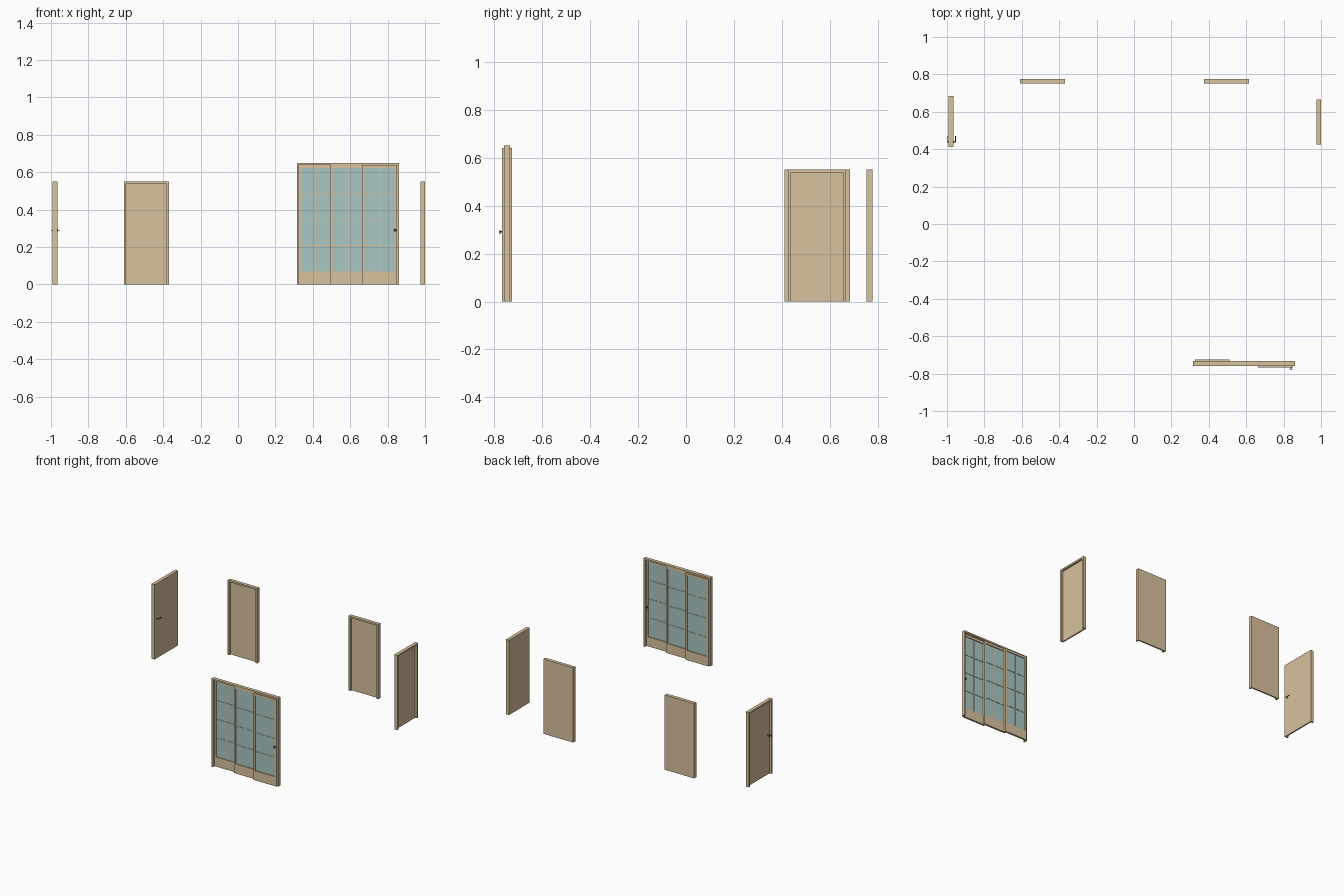
import bpy, bmesh, math
from mathutils import Matrix, Vector

if "Cube" in bpy.data.objects:
    bpy.data.objects.remove(bpy.data.objects["Cube"])


def material(name, color):
    m = bpy.data.materials.new(name)
    m.diffuse_color = color
    m.use_nodes = True
    m.node_tree.nodes["Principled BSDF"].inputs["Base Color"].default_value = m.diffuse_color
    return m


WOOD = material("wood", (0.69, 0.54, 0.34, 1))
GLASS = material("glass", (0.40, 0.57, 0.55, 1))
METAL = material("dark_metal", (0.06, 0.045, 0.035, 1))


def boxes(name, mat, spans):
    """One object from boxes given as (x0, x1, y0, y1, z0, z1)."""
    bm = bmesh.new()
    for x0, x1, y0, y1, z0, z1 in spans:
        mx = (Matrix.Translation(((x0 + x1) / 2, (y0 + y1) / 2, (z0 + z1) / 2))
              @ Matrix.Diagonal((x1 - x0, y1 - y0, z1 - z0, 1)))
        bmesh.ops.create_cube(bm, size=1, matrix=mx)
    return finish(name, mat, bm)


def rods(name, mat, parts):
    """One object from cylinders given as (start, end, radius)."""
    bm = bmesh.new()
    for a, b, r in parts:
        a, b = Vector(a), Vector(b)
        rot = (b - a).to_track_quat('Z', 'Y').to_matrix().to_4x4()
        bmesh.ops.create_cone(bm, cap_ends=True, segments=16, radius1=r, radius2=r,
                              depth=(b - a).length,
                              matrix=Matrix.Translation((a + b) / 2) @ rot)
    ob = finish(name, mat, bm)
    for p in ob.data.polygons:
        p.use_smooth = len(p.vertices) == 4
    return ob


def finish(name, mat, bm):
    me = bpy.data.meshes.new(name)
    bm.to_mesh(me)
    bm.free()
    me.materials.append(mat)
    ob = bpy.data.objects.new(name, me)
    bpy.context.collection.objects.link(ob)
    return ob


def frame(w, d, h, t):
    """Two jambs and a head, no sill, centred on the origin."""
    return [(-w / 2, -w / 2 + t, -d / 2, d / 2, 0, h),
            (w / 2 - t, w / 2, -d / 2, d / 2, 0, h),
            (-w / 2 + t, w / 2 - t, -d / 2, d / 2, h - t, h)]


# Plain doors: slab flush with the local +y side, recessed on local -y
D, H, T, SLAB = 0.025, 0.55, 0.012, 0.010
for label, loc, turn, w in (("back_left", (-0.49, 0.764), 0, 0.24),
                            ("back_right", (0.495, 0.764), 0, 0.24),
                            ("right", (0.987, 0.546), 90, 0.24),
                            ("left", (-0.978, 0.547), -90, 0.273)):
    place = Matrix.Translation((*loc, 0)) @ Matrix.Rotation(math.radians(turn), 4, 'Z')
    f = boxes(label + "_door_frame", WOOD, frame(w, D, H, T))
    s = boxes(label + "_door_slab", WOOD,
              [(-w / 2 + T, w / 2 - T, D / 2 - SLAB, D / 2, 0, H - T)])
    f.matrix_world = place
    s.matrix_world = place

# Lever handle on the left door
hy, hz = 0.438, 0.29
rods("left_door_handle", METAL, [
    ((-1.0, hy, hz), (-0.955, hy, hz), 0.0022),
    ((-0.955, hy - 0.002, hz), (-0.955, hy + 0.033, hz), 0.0022),
    ((-0.998, hy - 0.002, hz), (-0.998, hy + 0.033, hz), 0.0022),
    ((-0.965, hy, hz), (-0.963, hy, hz), 0.006),
    ((-0.977, hy, hz), (-0.975, hy, hz), 0.006)])

# Large glazed sliding door: frame
CX, CY = 0.5875, -0.746
big = boxes("sliding_door_frame", WOOD, frame(0.545, D, 0.65, 0.011))
big.location = (CX, CY, 0)

# Three staggered glazed panels
PW, PD, PH, ST, BOT, TOP, BAR = 0.185, 0.014, 0.639, 0.013, 0.07, 0.622, 0.002
for i, label in enumerate(("left", "middle", "right")):
    x0 = 0.326 + i * 0.169
    x1 = x0 + PW
    yc = CY + (1 - i) * PD
    ya, yb = yc - PD / 2, yc + PD / 2
    boxes(label + "_panel_frame", WOOD, [
        (x0, x0 + ST, ya, yb, 0, PH), (x1 - ST, x1, ya, yb, 0, PH),
        (x0 + ST, x1 - ST, ya, yb, 0, BOT), (x0 + ST, x1 - ST, ya, yb, TOP, PH)])
    boxes(label + "_panel_glass", GLASS,
          [(x0 + ST, x1 - ST, yc - 0.001, yc + 0.001, BOT, TOP)])
    xm = (x0 + x1) / 2
    bars = [(xm - BAR, xm + BAR, yc - 0.004, yc + 0.004, BOT, TOP)]
    for k in (1, 2, 3):
        z = BOT + (TOP - BOT) * k / 4
        bars.append((x0 + ST, x1 - ST, yc - 0.0035, yc + 0.0035, z - BAR, z + BAR))
    boxes(label + "_panel_glazing_bars", WOOD, bars)

# Knobs on the right sliding panel
kx = 0.839
rods("sliding_door_knob", METAL, [
    ((kx, -0.777, hz), (kx, -0.743, hz), 0.003),
    ((kx, -0.777, hz), (kx, -0.774, hz), 0.008),
    ((kx, -0.746, hz), (kx, -0.743, hz), 0.008)])
